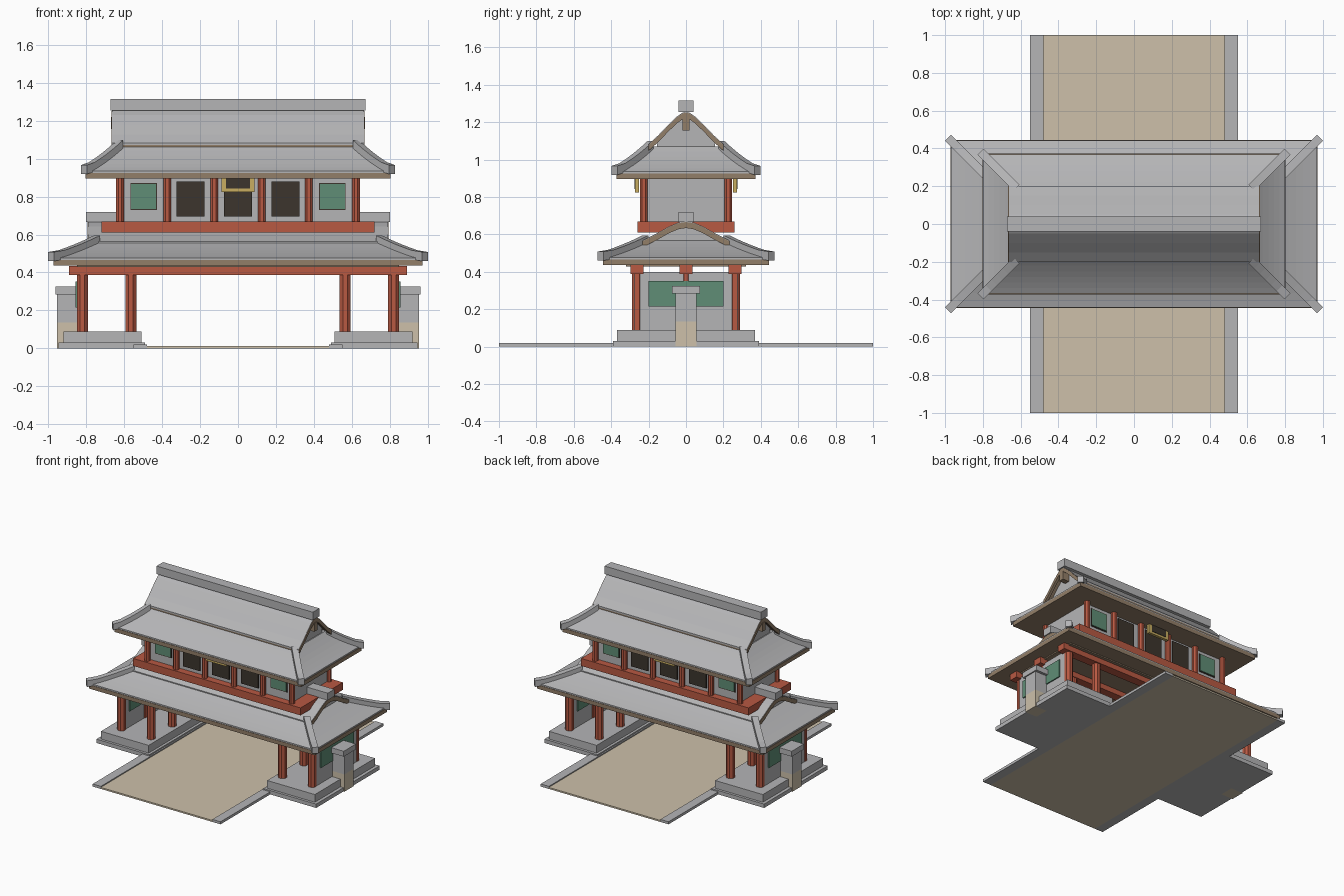
import bpy
import bmesh
from math import pi

cube = bpy.data.objects.get("Cube")
if cube:
    bpy.data.objects.remove(cube)


def material(name, rgb):
    m = bpy.data.materials.new(name)
    m.use_nodes = True
    m.diffuse_color = (*rgb, 1)
    m.node_tree.nodes["Principled BSDF"].inputs["Base Color"].default_value = (*rgb, 1)
    return m


GRAY = material("stone gray", (0.46, 0.46, 0.47))
TAN = material("sand tan", (0.61, 0.53, 0.40))
RED = material("vermilion red", (0.48, 0.10, 0.055))
BROWN = material("timber brown", (0.29, 0.21, 0.14))
GREEN = material("shutter green", (0.115, 0.27, 0.18))
DARK = material("dark wood", (0.045, 0.035, 0.026))
GOLD = material("frame gold", (0.58, 0.42, 0.12))


def finish(bm, name, mat):
    bmesh.ops.recalc_face_normals(bm, faces=bm.faces[:])
    mesh = bpy.data.meshes.new(name)
    bm.to_mesh(mesh)
    bm.free()
    mesh.materials.append(mat)
    obj = bpy.data.objects.new(name, mesh)
    bpy.context.collection.objects.link(obj)
    return obj


def loft(name, rings, mat):
    """Closed skin through rings of equal point count."""
    bm = bmesh.new()
    loops = [[bm.verts.new(p) for p in ring] for ring in rings]
    n = len(loops[0])
    for a, b in zip(loops, loops[1:]):
        for i in range(n):
            j = (i + 1) % n
            bm.faces.new((a[i], a[j], b[j], b[i]))
    bm.faces.new(loops[0])
    bm.faces.new(loops[-1])
    return finish(bm, name, mat)


def rect(hx, hy, z):
    return [(-hx, -hy, z), (hx, -hy, z), (hx, hy, z), (-hx, hy, z)]


def box(name, x, y, z, mat):
    ring = lambda h: [(x[0], y[0], h), (x[1], y[0], h), (x[1], y[1], h), (x[0], y[1], h)]
    return loft(name, [ring(z[0]), ring(z[1])], mat)


def slab(name, hx, hy, z, mat):
    return box(name, (-hx, hx), (-hy, hy), z, mat)


def side_box(name, side, x, y, z, mat):
    """Box placed on the left (side 1) or right (side -1)."""
    return box(name, sorted((side * x[0], side * x[1])), y, z, mat)


def column(name, x, y, r, z):
    bpy.ops.mesh.primitive_cylinder_add(vertices=8, radius=r, depth=z[1] - z[0],
                                        location=(x, y, sum(z) / 2), rotation=(0, 0, pi / 8))
    obj = bpy.context.object
    obj.name = name
    obj.data.materials.append(RED)


def prism(name, pts, x0, x1, mat):
    """Extrude a closed (y, z) outline along x."""
    return loft(name, [[(x, y, z) for y, z in pts] for x in (x0, x1)], mat)


def band(half, top, bottom):
    """Outline of a strip under a symmetric gable curve."""
    full = [(-y, z) for y, z in half] + [(y, z) for y, z in reversed(half[:-1])]
    return [(y, z - top) for y, z in full] + [(y, z - bottom) for y, z in reversed(full)]


def roof(level, hx, hy, z0, z1, inset, gable, gable_x, ridge_x, ridge_z, fascia_z, lip):
    # Eave board and curved hipped skirt
    slab(level + "_eave_board", hx, hy, (fascia_z, z0), BROWN)
    ts = [i / 6 for i in range(7)]
    height = lambda t: z0 + 0.01 + (z1 - z0 - 0.01) * (0.75 * t + 0.25 * t * t)
    ex, ey = hx - 0.003, hy - 0.003
    rings = [rect(ex, ey, z0)]
    rings += [rect(ex - inset * t, ey - inset * t, height(t)) for t in ts]
    loft(level + "_roof_skirt", rings, GRAY)

    # Gabled upper part: body, roof sheet, barge boards
    wall_x = hx - inset - 0.01
    body = [(-y, z - 0.01) for y, z in gable] + [(y, z - 0.01) for y, z in reversed(gable[:-1])]
    base = z1 - 0.03
    foot = gable[0][0] - 0.04
    body = [(-foot, base)] + body[1:-1] + [(foot, base)]
    prism(level + "_gable_wall", body, -wall_x, wall_x, GRAY)
    prism(level + "_gable_roof", band(gable, 0, 0.012), -gable_x, gable_x, GRAY)
    if lip:
        prism(level + "_gable_roof_lining", band(gable, 0.012, 0.022),
              -gable_x + 0.01, gable_x - 0.01, BROWN)
    for s in (-1, 1):
        a, b = sorted((s * (gable_x - 0.018), s * (gable_x + 0.003)))
        prism(level + "_barge_board", band(gable, 0.004, 0.036), a, b, BROWN)

    # Main ridge and corner ridges
    slab(level + "_main_ridge", ridge_x, 0.04, ridge_z, GRAY)
    w = 0.016
    for sx in (-1, 1):
        for sy in (-1, 1):
            path = [(-0.07, height(0) + 0.003)] + [(t, height(t)) for t in ts[1:]]
            bars = []
            for t, z in path:
                x, y = ex - inset * t, ey - inset * t
                bars.append([(sx * (x + a * w), sy * (y - a * w), z + h)
                             for a, h in ((-1, -0.02), (1, -0.02), (1, 0.028), (-1, 0.028))])
            loft(level + "_corner_ridge", bars, GRAY)


# Path with stone kerbs
slab("path", 0.48, 1.0, (0, 0.012), TAN)
for s in (-1, 1):
    side_box("path_kerb", s, (0.48, 0.55), (-1, 1), (0, 0.02), GRAY)

    # Stepped platforms
    side_box("platform_step", s, (0.49, 0.945), (-0.39, 0.39), (0, 0.03), GRAY)
    side_box("platform", s, (0.51, 0.92), (-0.37, 0.37), (0.03, 0.09), GRAY)

    # Side wall with shutters on both faces
    side_box("side_wall", s, (0.797, 0.847), (-0.275, 0.275), (0.09, 0.40), GRAY)
    side_box("outer_shutter", s, (0.847, 0.856), (-0.2, 0.2), (0.215, 0.352), GREEN)
    side_box("inner_shutter", s, (0.790, 0.797), (-0.2, 0.2), (0.215, 0.352), GREEN)

    # Stub wall pillar outside
    side_box("stub_wall_foot", s, (0.85, 0.953), (-0.055, 0.055), (0, 0.135), TAN)
    side_box("stub_wall", s, (0.85, 0.953), (-0.055, 0.055), (0.135, 0.283), GRAY)
    side_box("stub_wall_cap", s, (0.848, 0.962), (-0.075, 0.075), (0.283, 0.325), GRAY)

    # Lower columns
    for x in (0.565, 0.82):
        for y in (-0.26, 0, 0.26):
            column("lower_column", s * x, y, 0.031, (0.09, 0.39))

# Long beams
for y in (-0.262, 0, 0.262):
    box("long_beam", (-0.89, 0.89), (y - 0.034, y + 0.034), (0.387, 0.435), RED)
slab("lower_soffit", 0.85, 0.32, (0.428, 0.437), BROWN)

# Lower roof
roof("lower", 0.972, 0.444, 0.467, 0.567, 0.225,
     [(0.24, 0.563), (0.16, 0.603), (0.09, 0.643), (0.04, 0.664), (0, 0.67)],
     0.79, 0.80, (0.665, 0.72), 0.437, False)

# Balcony and upper storey
slab("balcony", 0.72, 0.26, (0.61, 0.668), RED)
slab("upper_wall", 0.62, 0.205, (0.66, 0.90), GRAY)
for s in (-1, 1):
    for x in (-0.622, -0.373, -0.125, 0.125, 0.373, 0.622):
        column("upper_column", x, s * 0.226, 0.022, (0.66, 0.90))

    def panel(name, x, hw, near, far, z, mat):
        box(name, (x - hw, x + hw), sorted((s * near, s * far)), z, mat)

    for x in (-0.497, 0.497):
        panel("window_frame", x, 0.071, 0.205, 0.209, (0.728, 0.872), DARK)
        panel("window_shutter", x, 0.066, 0.205, 0.213, (0.735, 0.866), GREEN)
    for x in (-0.25, 0, 0.25):
        panel("door", x, 0.073, 0.205, 0.213, (0.695, 0.88), DARK)

    # Plaque under the eave
    panel("plaque_frame", 0, 0.088, 0.25, 0.272, (0.825, 0.897), GOLD)
    panel("plaque_board", 0, 0.064, 0.27, 0.275, (0.842, 0.896), DARK)

# Upper roof
roof("upper", 0.803, 0.372, 0.925, 1.07, 0.178,
     [(0.20, 1.083), (0.15, 1.128), (0.10, 1.180), (0.05, 1.229), (0.02, 1.25), (0, 1.255)],
     0.663, 0.672, (1.253, 1.315), 0.895, True)

# Gable pendants
for s in (-1, 1):
    side_box("gable_pendant", s, (0.61, 0.67), (-0.02, 0.02), (1.155, 1.22), BROWN)
